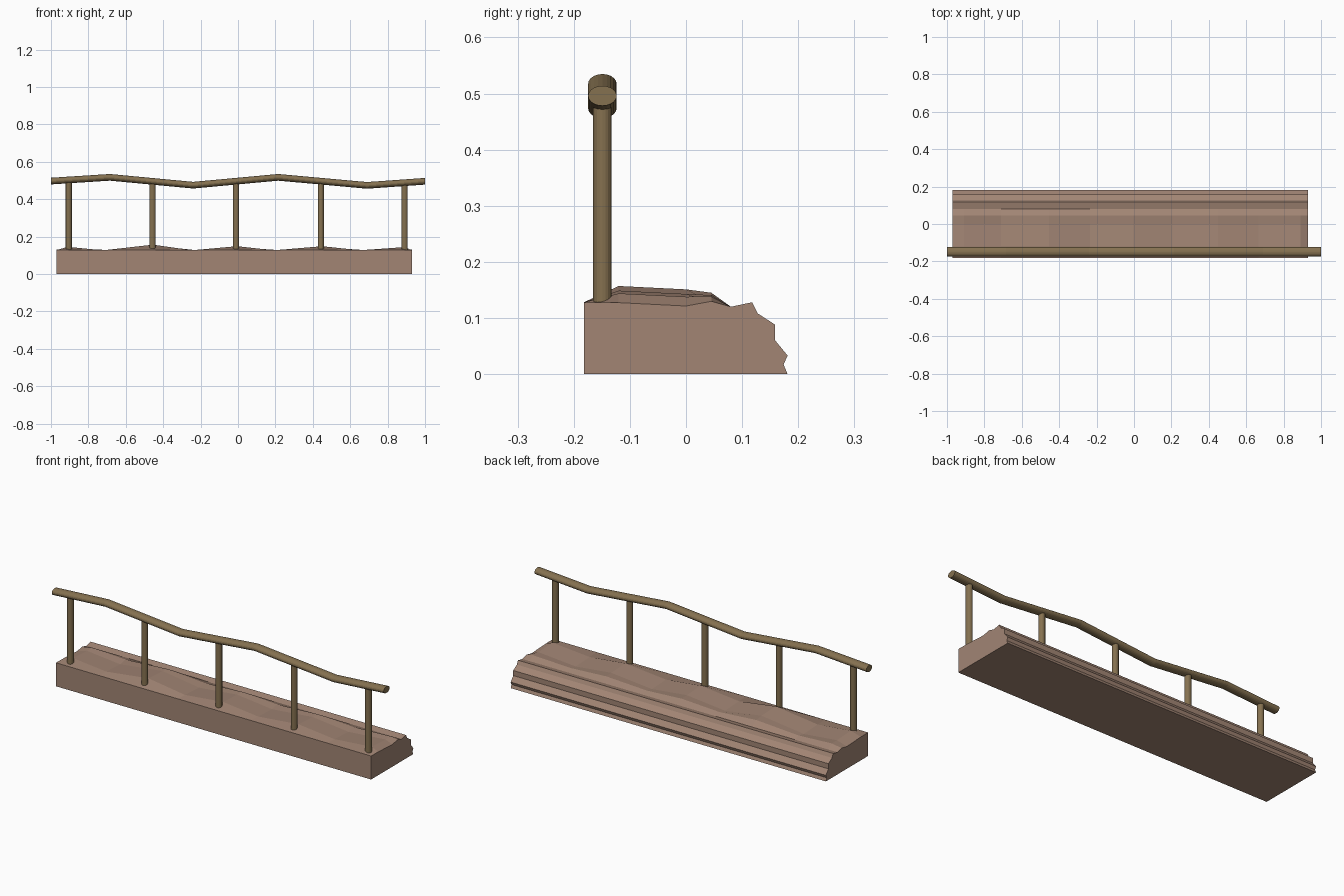
import bpy, bmesh, math

if "Cube" in bpy.data.objects:
    bpy.data.objects.remove(bpy.data.objects["Cube"])


def material(name, color):
    m = bpy.data.materials.new(name)
    m.diffuse_color = (*color, 1)
    m.use_nodes = True
    m.node_tree.nodes["Principled BSDF"].inputs["Base Color"].default_value = m.diffuse_color
    return m


def loft(name, rings, mat):
    """Skin a list of closed rings and cap both ends."""
    bm = bmesh.new()
    rows = [[bm.verts.new(p) for p in ring] for ring in rings]
    n = len(rows[0])
    for a, b in zip(rows, rows[1:]):
        for i in range(n):
            j = (i + 1) % n
            bm.faces.new((a[i], a[j], b[j], b[i]))
    bm.faces.new(rows[0])
    bm.faces.new(rows[-1])
    bmesh.ops.recalc_face_normals(bm, faces=bm.faces)
    mesh = bpy.data.meshes.new(name)
    bm.to_mesh(mesh)
    bm.free()
    mesh.materials.append(mat)
    obj = bpy.data.objects.new(name, mesh)
    bpy.context.collection.objects.link(obj)
    return obj


def ellipse(ru, rv, sides=20):
    return [(ru * math.cos(2 * math.pi * i / sides),
             rv * math.sin(2 * math.pi * i / sides)) for i in range(sides)]


stone = material("stone", (0.36, 0.235, 0.175))
wood = material("wood", (0.235, 0.165, 0.08))
RAIL_Y = -0.149

# Rock ledge: ragged profile, with a top that swells around each post
# (x, swell amount)
stations = [(-0.97, 0.1), (-0.91, 0.65), (-0.71, 0.05), (-0.455, 1), (-0.235, 0.05),
            (-0.005, 0.75), (0.205, 0.05), (0.45, 0.75), (0.665, 0.05),
            (0.89, 0.6), (0.93, 0.1)]
# (y, z, rise at full swell)
profile = [(-0.182, 0, 0), (-0.182, 0.128, 0), (-0.12, 0.124, 0.033),
           (0, 0.118, 0.033), (0.045, 0.128, 0.017), (0.08, 0.12, 0),
           (0.118, 0.128, 0), (0.128, 0.108, 0), (0.159, 0.088, 0),
           (0.159, 0.06, 0), (0.181, 0.033, 0), (0.174, 0.017, 0), (0.181, 0, 0)]
loft("rock_ledge", [[(x, y, z + s * rise) for y, z, rise in profile]
                    for x, s in stations], stone)

# Wavy handrail, slightly flattened
path = [(-1, 0.497), (-0.685, 0.517), (-0.24, 0.475),
        (0.215, 0.517), (0.69, 0.474), (1, 0.496)]
loft("handrail", [[(x, RAIL_Y + u, z + v) for u, v in ellipse(0.0255, 0.0178)]
                  for x, z in path], wood)


def rail_height(x):
    for (x0, z0), (x1, z1) in zip(path, path[1:]):
        if x0 <= x <= x1:
            return z0 + (z1 - z0) * (x - x0) / (x1 - x0)


# Posts from inside the ledge up into the rail
for k, px in enumerate((-0.905, -0.457, -0.01, 0.443, 0.891)):
    loft(f"post_{k + 1}", [[(px + u, RAIL_Y + v, z) for u, v in ellipse(0.0165, 0.0165)]
                           for z in (0.115, rail_height(px) - 0.005)], wood)
